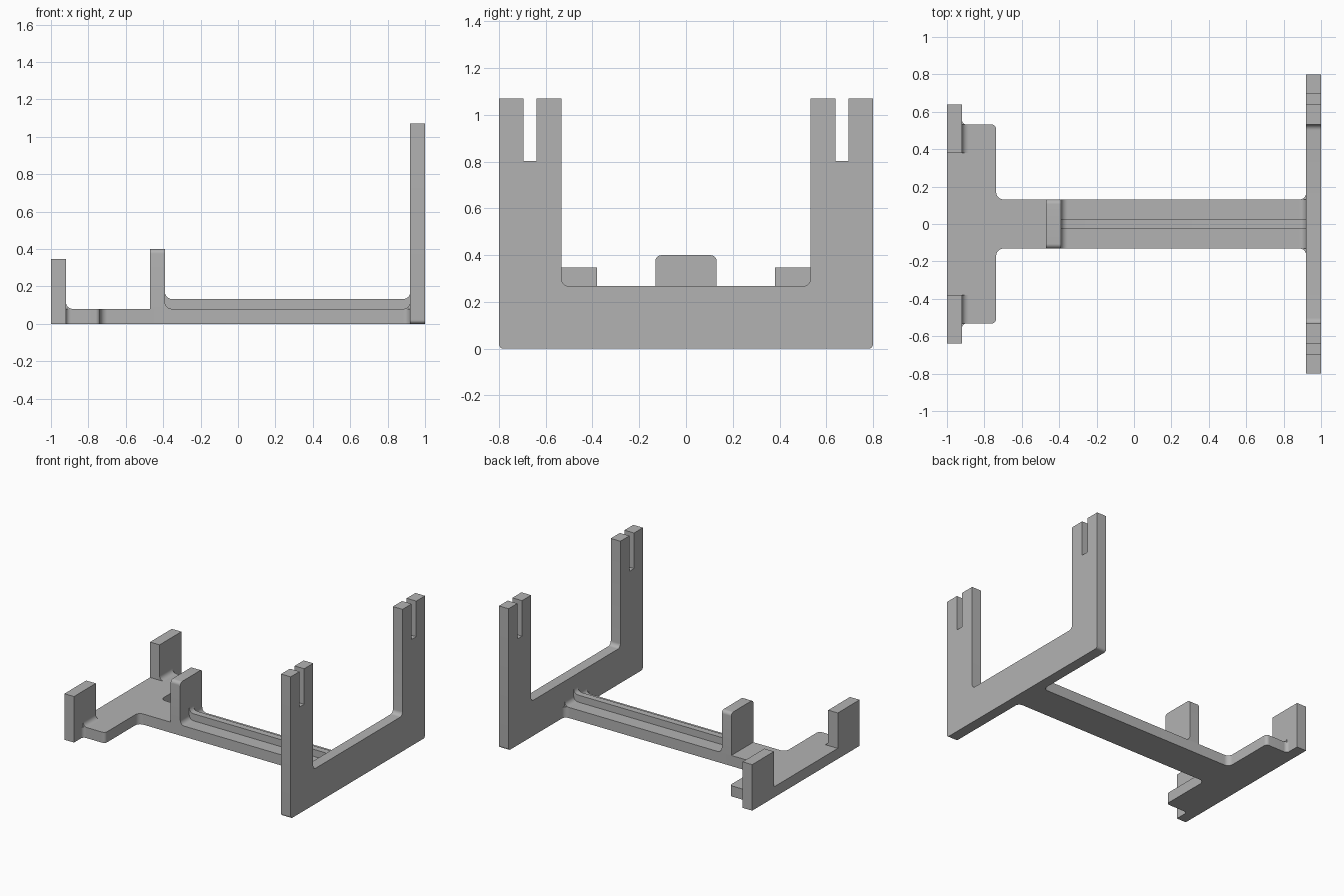
import bpy, bmesh, math
from mathutils import Vector

cube = bpy.data.objects.get("Cube")
if cube:
    bpy.data.objects.remove(cube, do_unlink=True)

grey = bpy.data.materials.new("plain grey")
grey.use_nodes = True
colour = (0.45, 0.45, 0.45, 1)
grey.diffuse_color = colour
grey.node_tree.nodes["Principled BSDF"].inputs["Base Color"].default_value = colour

T = 0.08        # plate thickness
HALF = 0.131    # half width of the beam
FILLET = 0.035
STEPS = 8


def arc(p, d1, d2, r):
    """Quarter arc tangent to both directions leaving corner p."""
    centre = p + r * (d1 + d2)
    angles = [math.pi / 2 * i / STEPS for i in range(STEPS + 1)]
    return [centre - r * (d2 * math.cos(a) + d1 * math.sin(a)) for a in angles]


def rounded(corners):
    """Outline from (u, v) or (u, v, radius) corners."""
    out = []
    for i, c in enumerate(corners):
        p = Vector(c[:2])
        if len(c) == 2:
            out.append(p)
            continue
        before = Vector(corners[i - 1][:2])
        after = Vector(corners[(i + 1) % len(corners)][:2])
        out += arc(p, (before - p).normalized(), (after - p).normalized(), c[2])
    return out


def prism(name, outline, axis, low, high):
    """Extrude an outline along the named axis."""
    place = {"x": lambda u, v: (low, u, v),
             "y": lambda u, v: (u, low, v),
             "z": lambda u, v: (u, v, low)}[axis]
    bm = bmesh.new()
    face = bm.faces.new([bm.verts.new(place(*p)) for p in outline])
    moved = bmesh.ops.extrude_face_region(bm, geom=[face])["geom"]
    shift = Vector([(high - low) * (axis == a) for a in "xyz"])
    bmesh.ops.translate(bm, vec=shift,
                        verts=[g for g in moved if isinstance(g, bmesh.types.BMVert)])
    bmesh.ops.recalc_face_normals(bm, faces=bm.faces)
    mesh = bpy.data.meshes.new(name)
    bm.to_mesh(mesh)
    bm.free()
    mesh.materials.append(grey)
    obj = bpy.data.objects.new(name, mesh)
    bpy.context.collection.objects.link(obj)
    bpy.ops.object.select_all(action="DESELECT")
    obj.select_set(True)
    bpy.context.view_layer.objects.active = obj
    bpy.ops.object.shade_smooth_by_angle(angle=math.radians(30))


def cove(name, corner, su, sv, axis, low, high, r=FILLET):
    """Concave fillet strip filling an inside corner."""
    p = Vector(corner)
    prism(name, [p] + arc(p, Vector((su, 0)), Vector((0, sv)), r), axis, low, high)


def mirrored(half):
    """Close a half outline by reflecting its first coordinate."""
    return half + [(-c[0], *c[1:]) for c in reversed(half)]


# T-shaped base with its long beam, notched for the end tabs
half_base = [(0.38, -1), (0.38, -0.92), (0.532, -0.92), (0.532, -0.737, 0.025),
             (HALF, -0.737, 0.04), (HALF, 0.92)]
base = rounded(mirrored(half_base))
prism("base", [(p.y, p.x) for p in base], "z", 0, T)

# Tall slotted end wall
half_wall = [(0.8, 0, 0.02), (0.8, 1.07), (0.695, 1.07), (0.695, 0.802),
             (0.64, 0.802), (0.64, 1.07), (0.532, 1.07), (0.532, 0.268, 0.03)]
prism("slotted_wall", rounded(mirrored(half_wall)), "x", 0.92, 1)

# Middle stop with rounded top corners
stop = mirrored([(HALF, T), (HALF, 0.4, 0.025)])
prism("middle_stop", rounded(stop), "x", -0.47, -0.39)

# Rib along the beam, sweeping up into the stop and the wall
rib = [(-0.39, T), (0.92, T), (0.92, 0.2), (0.92, 0.133, FILLET),
       (-0.39, 0.133, FILLET), (-0.39, 0.2)]
prism("rib", rounded(rib)[:-1][:2] + rounded(rib)[3:-1], "y", -0.024, 0.024)

# Fillets where the beam meets the stop and the wall
cove("stop_fillet", (-0.39, T), 1, 1, "y", -HALF, HALF)
cove("wall_fillet", (0.92, T), -1, 1, "y", -HALF, HALF)

# Short end tabs and side fillets on both sides
for side, s in (("left", 1), ("right", -1)):
    low, high = sorted((s * 0.38, s * 0.64))
    prism(side + "_tab", [(-1, low), (-0.92, low), (-0.92, high), (-1, high)],
          "z", 0, 0.347)
    low, high = sorted((s * 0.38, s * 0.532))
    cove(side + "_tab_fillet", (-0.92, T), 1, 1, "y", low, high)
    cove(side + "_base_fillet", (-0.92, s * 0.532), 1, s, "z", 0, T, 0.025)
    cove(side + "_beam_fillet", (0.92, s * HALF), -1, s, "z", 0, T)
